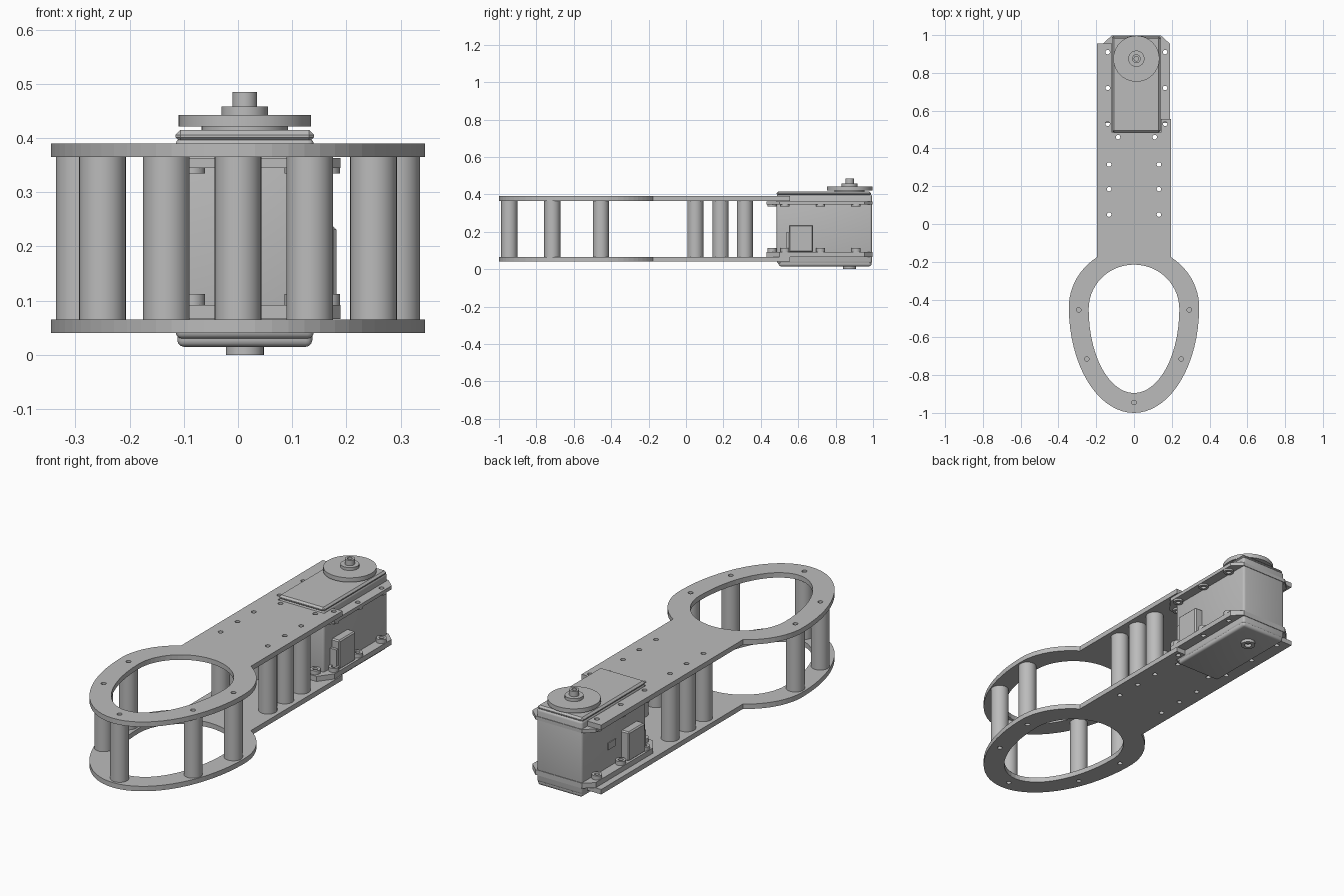
import bpy, bmesh, math
from mathutils import Matrix, Vector

old = bpy.data.objects.get("Cube")
if old:
    bpy.data.objects.remove(old, do_unlink=True)

grey = bpy.data.materials.new("light grey")
grey.use_nodes = True
grey.diffuse_color = (0.5, 0.5, 0.5, 1)
grey.node_tree.nodes["Principled BSDF"].inputs["Base Color"].default_value = (0.5, 0.5, 0.5, 1)


def add(name, mesh, smooth=False):
    ob = bpy.data.objects.new(name, mesh)
    bpy.context.collection.objects.link(ob)
    mesh.materials.clear()
    mesh.materials.append(grey)
    if smooth:
        bpy.ops.object.select_all(action='DESELECT')
        ob.select_set(True)
        bpy.context.view_layer.objects.active = ob
        bpy.ops.object.shade_smooth_by_angle(angle=math.radians(35))
    return ob


def circle(x, y, r, n=16):
    return [(x + r * math.cos(math.tau * i / n), y + r * math.sin(math.tau * i / n)) for i in range(n)]


def slab(name, loops, z0, z1, smooth=False):
    """Flat part: first loop is the outline, the others are holes."""
    cu = bpy.data.curves.new(name, 'CURVE')
    cu.dimensions, cu.fill_mode = '2D', 'BOTH'
    cu.extrude = (z1 - z0) / 2
    for loop in loops:
        sp = cu.splines.new('POLY')
        sp.points.add(len(loop) - 1)
        for p, (x, y) in zip(sp.points, loop):
            p.co = (x, y, 0, 1)
        sp.use_cyclic_u = True
    tmp = bpy.data.objects.new("outline_helper", cu)
    bpy.context.collection.objects.link(tmp)
    dg = bpy.context.evaluated_depsgraph_get()
    me = bpy.data.meshes.new_from_object(tmp.evaluated_get(dg))
    bpy.data.objects.remove(tmp, do_unlink=True)
    me.name = name
    bm = bmesh.new()
    bm.from_mesh(me)
    bmesh.ops.remove_doubles(bm, verts=bm.verts, dist=1e-5)
    bmesh.ops.recalc_face_normals(bm, faces=bm.faces)
    bmesh.ops.translate(bm, verts=bm.verts, vec=(0, 0, (z0 + z1) / 2))
    for f in bm.faces:
        f.smooth = False
    bm.to_mesh(me)
    bm.free()
    return add(name, me, smooth)


def disc(name, x, y, r, z0, z1, hole=0):
    loops = [circle(x, y, r, 40)]
    if hole:
        loops.append(circle(x, y, hole))
    return slab(name, loops, z0, z1, True)


def box(name, lo, hi, bevel=0, segments=1):
    lo, hi = Vector(lo), Vector(hi)
    bm = bmesh.new()
    bmesh.ops.create_cube(bm, size=1, matrix=Matrix.Translation((lo + hi) / 2) @ Matrix.Diagonal((*(hi - lo), 1)))
    if bevel:
        bmesh.ops.bevel(bm, geom=bm.edges[:], offset=bevel, segments=segments, profile=0.5, affect='EDGES')
    me = bpy.data.meshes.new(name)
    bm.to_mesh(me)
    bm.free()
    return add(name, me, segments > 1)


def egg(a, top, bottom, cy, start, end, n=56):
    """Egg curve running clockwise between two angles."""
    pts = []
    for i in range(n + 1):
        t = start + (end - start) * i / n
        s = math.sin(t)
        pts.append((a * math.cos(t), cy + (top if s > 0 else bottom) * s))
    return pts


# Layout
CX, HORN_Y, HOLE = 0.0125, 0.875, 0.012
arm_posts = [(s * 0.132, y) for s in (-1, 1) for y in (0.05, 0.185, 0.315)]
ring_posts = [(s * x, y) for s in (-1, 1) for x, y in ((0.293, -0.455), (0.25, -0.715))] + [(0, -0.945)]
flange_holes = [(CX + s * 0.152, y) for s in (-1, 1) for y in (0.53, 0.72, 0.91)]
flange_holes += [(CX + s * 0.097, 0.46) for s in (-1, 1)]

# Top and bottom frame plates: egg-shaped ring, arm and motor cutout
neck = math.acos(0.195 / 0.345)
outline = egg(0.345, 0.321, 0.56, -0.44, math.pi - neck, math.tau + neck)
outline += [(0.195, 0.555), (0.142, 0.555), (0.142, 0.485), (-0.117, 0.485), (-0.117, 0.955), (-0.195, 0.955)]
opening = egg(0.24, 0.235, 0.445, -0.45, 0, math.tau)[:-1]
plate_holes = [p for p in flange_holes if p[0] < 0.15 or p[1] < 0.54]
holes = [circle(x, y, HOLE) for x, y in arm_posts + ring_posts + plate_holes]
for name, z in (("bottom_plate", 0.04), ("top_plate", 0.365)):
    slab(name, [outline, opening] + holes, z, z + 0.025)

# Spacer posts
for x, y in arm_posts:
    disc("arm_post", x, y, 0.043, 0.065, 0.365, HOLE)
for x, y in ring_posts:
    disc("ring_post", x, y, 0.043, 0.065, 0.365)

# Motor housing
box("motor_body", (-0.115, 0.485, 0.03), (0.14, 0.995, 0.4), 0.012, 3)
box("motor_lid", (-0.115, 0.485, 0.392), (0.14, 0.99, 0.415), 0.009)
box("motor_base", (-0.112, 0.495, 0.015), (0.137, 0.992, 0.06), 0.012, 3)
box("side_window", (-0.119, 0.73, 0.18), (-0.11, 0.79, 0.215))

# Mounting flanges with chamfered corners and screw bosses
half = [(0.177, 0.5), (0.177, 0.955), (0.13, 0.998)]
flange = [(CX + x, y) for x, y in [(0.125, 0.43)] + half]
flange += [(CX - x, y) for x, y in half[::-1] + [(0.125, 0.43)]]
flange_cuts = [circle(x, y, HOLE) for x, y in flange_holes]
for name, z0, z1, b0, b1 in (("bottom", 0.066, 0.092, 0.092, 0.112), ("top", 0.345, 0.363, 0.335, 0.345)):
    slab(name + "_flange", [flange] + flange_cuts, z0, z1)
    for x, y in flange_holes:
        disc(name + "_screw_boss", x, y, 0.024, b0, b1, HOLE)

# Side connector blocks
for side, x0, x1 in (("left", 0.13, 0.182), ("right", -0.157, -0.105)):
    box(side + "_connector", (x0, 0.55, 0.09), (x1, 0.68, 0.237), 0.006)
    box(side + "_connector_step", (x0 + 0.006, 0.535, 0.09), (x1 - 0.006, 0.56, 0.195))

# Output horn and shaft on top, idler hub below
disc("horn_seat", CX, HORN_Y, 0.08, 0.41, 0.423)
disc("horn_disc", CX, HORN_Y, 0.122, 0.421, 0.443)
disc("horn_hub", CX, HORN_Y, 0.043, 0.443, 0.458)
disc("shaft", CX, HORN_Y, 0.023, 0.45, 0.485, HOLE)
disc("idler_hub", CX, HORN_Y, 0.035, 0, 0.02, 0.018)
